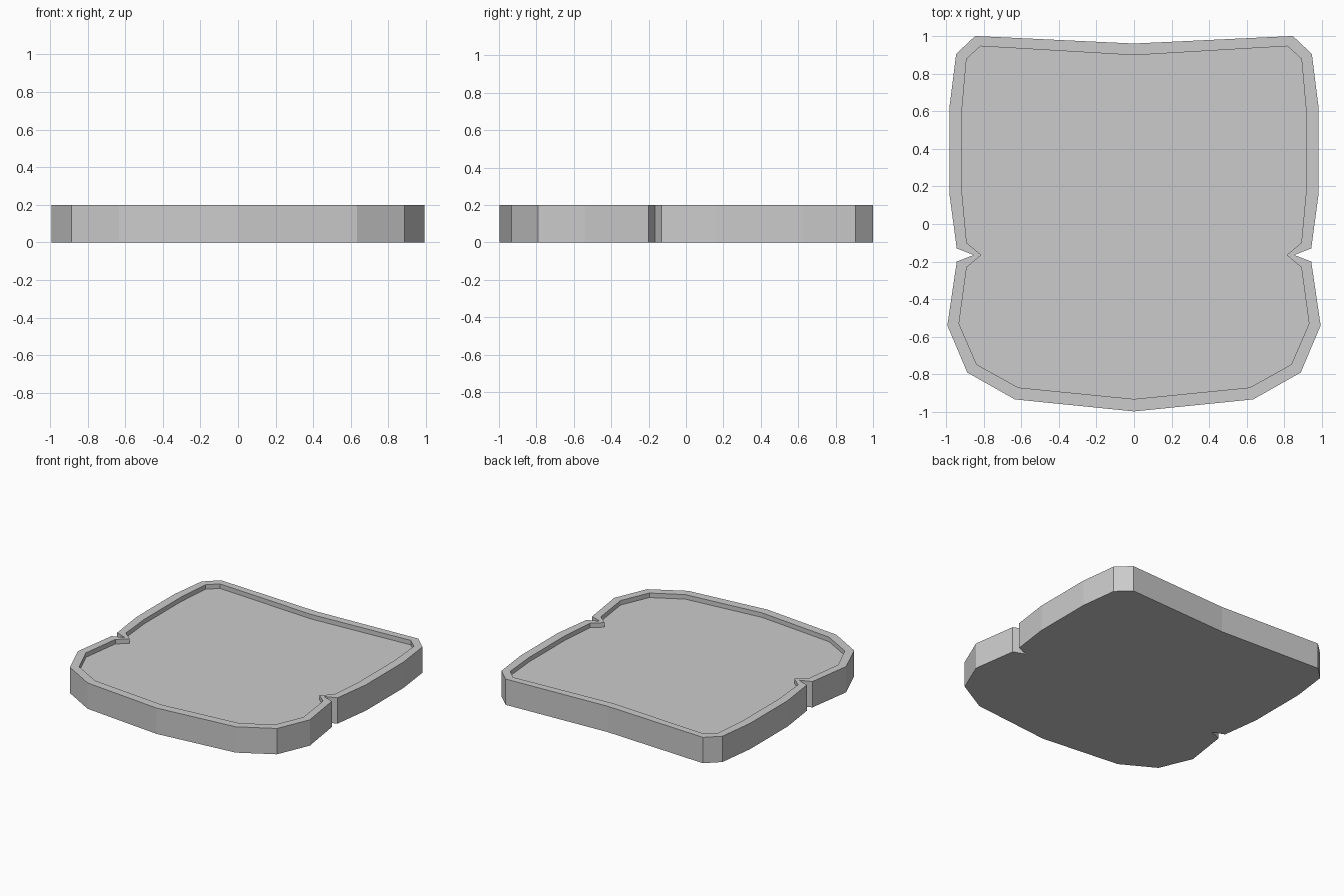
import bpy, bmesh

if "Cube" in bpy.data.objects:
    bpy.data.objects.remove(bpy.data.objects["Cube"])

HEIGHT, FLOOR = 0.2, 0.165

# Right-hand half outlines, from back centre to front centre
outer = [(0, 0.96), (0.845, 1.0), (0.946, 0.905), (0.982, 0.62), (0.982, 0.16),
         (0.943, -0.13), (0.853, -0.165), (0.943, -0.20), (0.993, -0.54),
         (0.887, -0.79), (0.634, -0.933), (0, -0.997)]
inner = [(0, 0.898), (0.817, 0.946), (0.891, 0.878), (0.915, 0.61), (0.915, 0.165),
         (0.89, -0.10), (0.812, -0.165), (0.89, -0.23), (0.931, -0.53),
         (0.837, -0.747), (0.616, -0.87), (0, -0.931)]


def mirrored(half):
    """Full counter-clockwise loop from a half outline."""
    return [(-x, y) for x, y in half] + [p for p in half[-2:0:-1]]


bm = bmesh.new()


def ring(half, z):
    return [bm.verts.new((x, y, z)) for x, y in mirrored(half)]


def bridge(a, b):
    n = len(a)
    for i in range(n):
        j = (i + 1) % n
        bm.faces.new((a[i], a[j], b[j], b[i]))


# Underside, side wall, rim, recess wall and recess floor
rings = [ring(outer, 0), ring(outer, HEIGHT), ring(inner, HEIGHT), ring(inner, FLOOR)]
bm.faces.new(rings[0][::-1])
for a, b in zip(rings, rings[1:]):
    bridge(a, b)
bm.faces.new(rings[-1])
bmesh.ops.recalc_face_normals(bm, faces=bm.faces)

mesh = bpy.data.meshes.new("bread_slice_tray")
bm.to_mesh(mesh)
bm.free()
bpy.context.collection.objects.link(bpy.data.objects.new("bread_slice_tray", mesh))
